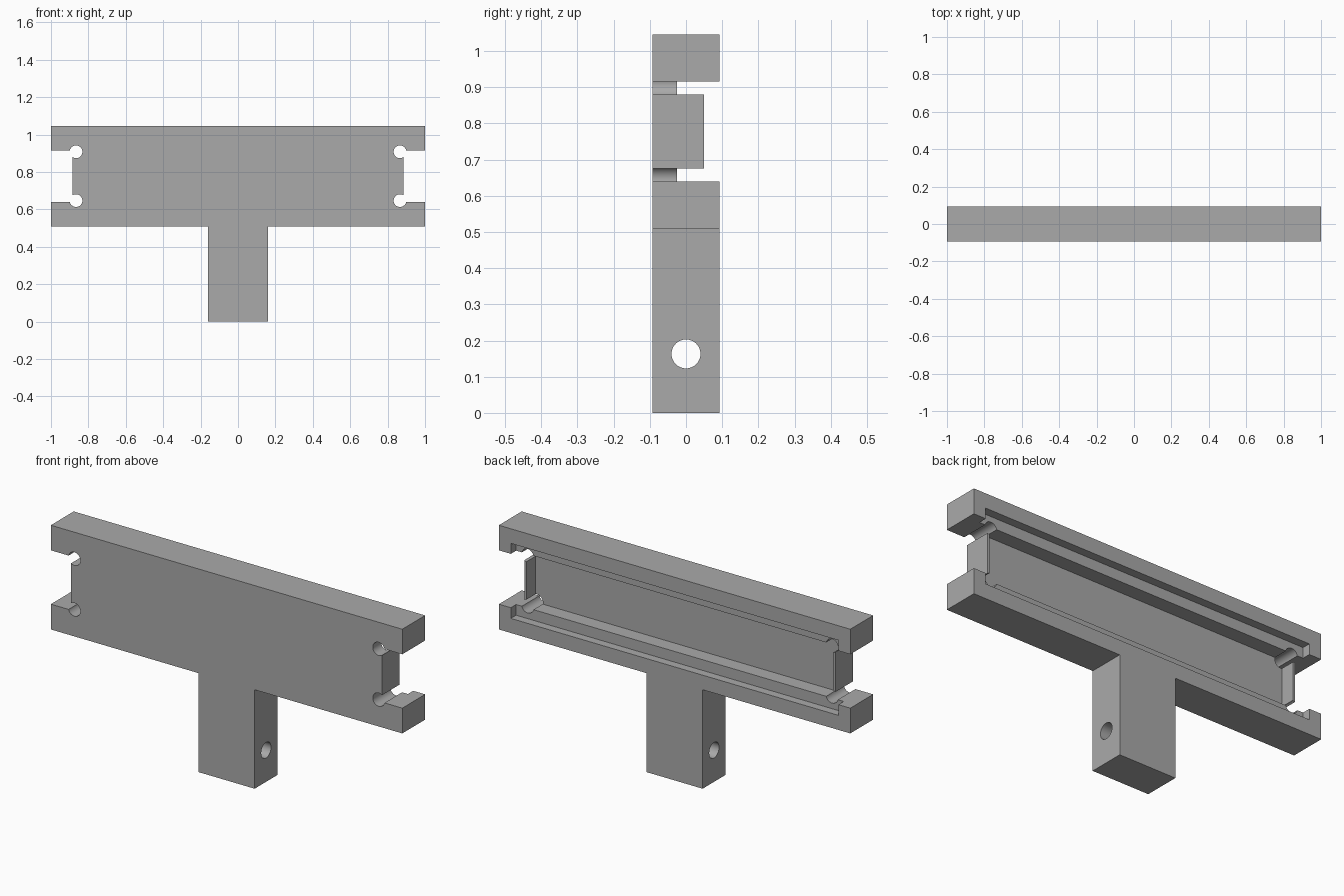
import bpy
import bmesh
from mathutils import Matrix, Vector

cube = bpy.data.objects.get("Cube")
if cube:
    bpy.data.objects.remove(cube, do_unlink=True)

# Key dimensions
HALF_Y = 0.093
TOP, BAR_BOTTOM = 1.045, 0.509
SLOT_LOW, SLOT_HIGH = 0.639, 0.916

grey = bpy.data.materials.new("plain grey")
grey.use_nodes = True
colour = (0.4, 0.4, 0.4, 1)
grey.diffuse_color = colour
grey.node_tree.nodes["Principled BSDF"].inputs["Base Color"].default_value = colour


def make_object(name, bm):
    bmesh.ops.recalc_face_normals(bm, faces=bm.faces)
    mesh = bpy.data.meshes.new(name)
    bm.to_mesh(mesh)
    bm.free()
    mesh.materials.append(grey)
    obj = bpy.data.objects.new(name, mesh)
    bpy.context.collection.objects.link(obj)
    return obj


def box(name, low, high):
    low, high = Vector(low), Vector(high)
    bm = bmesh.new()
    bmesh.ops.create_cube(bm, size=1, matrix=Matrix.Translation((low + high) / 2)
                          @ Matrix.Diagonal((*(high - low), 1)))
    return make_object(name, bm)


def cylinder(name, centre, radius, length, axis):
    bm = bmesh.new()
    turn = Vector((0, 0, 1)).rotation_difference(Vector(axis)).to_matrix().to_4x4()
    bmesh.ops.create_cone(bm, cap_ends=True, segments=48, radius1=radius, radius2=radius,
                          depth=length, matrix=Matrix.Translation(centre) @ turn)
    return make_object(name, bm)


# T-shaped body: crossbar on a stem
half = [(0.16, 0), (0.16, BAR_BOTTOM), (1, BAR_BOTTOM), (1, TOP)]
outline = half + [(-x, z) for x, z in reversed(half)]
bm = bmesh.new()
face = bm.faces.new([bm.verts.new((x, -HALF_Y, z)) for x, z in outline])
extruded = bmesh.ops.extrude_face_region(bm, geom=[face])["geom"]
bmesh.ops.translate(bm, vec=(0, 2 * HALF_Y, 0),
                    verts=[v for v in extruded if isinstance(v, bmesh.types.BMVert)])
body = make_object("t_bracket", bm)

# Stepped pocket in the back
cutters = [
    box("wide_pocket", (-0.932, 0.05, 0.584), (0.932, 0.2, 0.97)),
    box("deep_pocket", (-0.873, -0.025, SLOT_LOW), (0.873, 0.2, SLOT_HIGH)),
    cylinder("stem_hole", (0, 0, 0.163), 0.04, 1, (1, 0, 0)),
]

# End notches with round corner reliefs
for side in (-1, 1):
    xs = sorted((side * 0.885, side * 1.2))
    cutters.append(box("end_notch", (xs[0], -0.3, SLOT_LOW), (xs[1], 0.3, SLOT_HIGH)))
    for z in (0.647, 0.908):
        cutters.append(cylinder("corner_relief", (side * 0.866, 0, z), 0.034, 0.6, (0, 1, 0)))

bpy.context.view_layer.objects.active = body
body.select_set(True)
for cutter in cutters:
    cut = body.modifiers.new(cutter.name, "BOOLEAN")
    cut.operation = "DIFFERENCE"
    cut.solver = "EXACT"
    cut.object = cutter
    bpy.ops.object.modifier_apply(modifier=cut.name)
    bpy.data.objects.remove(cutter, do_unlink=True)

bpy.ops.object.shade_smooth_by_angle(angle=0.5)
